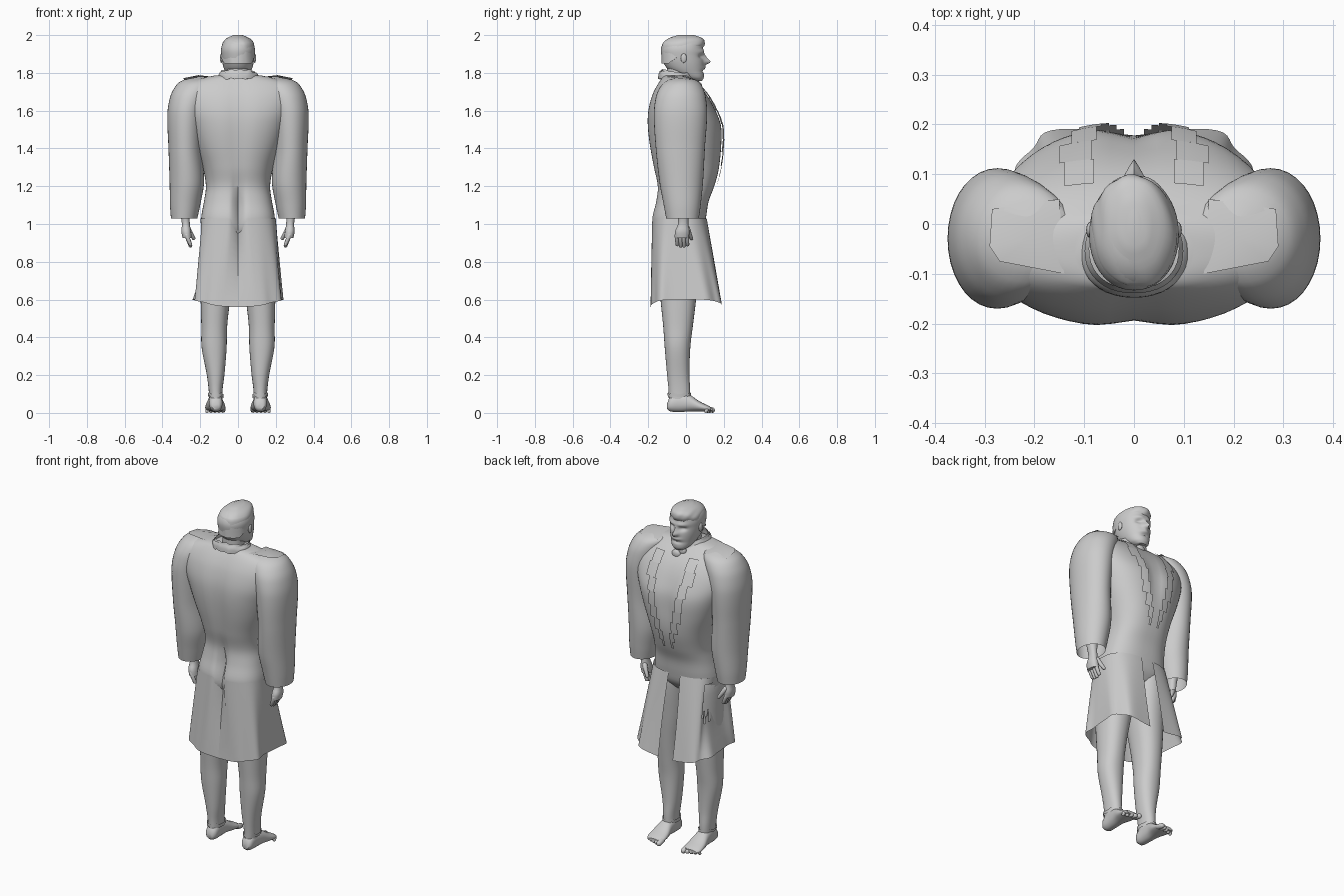
import bpy, bmesh, math, random
from mathutils import Vector

if "Cube" in bpy.data.objects:
    bpy.data.objects.remove(bpy.data.objects["Cube"])
random.seed(4)

grey = bpy.data.materials.new("plain grey")
grey.diffuse_color = (0.6, 0.6, 0.6, 1)
grey.use_nodes = True
grey.node_tree.nodes["Principled BSDF"].inputs["Base Color"].default_value = grey.diffuse_color


def finish(name, bm, angle=50, solid=False):
    if solid:
        bmesh.ops.recalc_face_normals(bm, faces=bm.faces)
    me = bpy.data.meshes.new(name)
    bm.to_mesh(me)
    bm.free()
    me.materials.append(grey)
    ob = bpy.data.objects.new(name, me)
    bpy.context.collection.objects.link(ob)
    bpy.ops.object.select_all(action='DESELECT')
    ob.select_set(True)
    bpy.context.view_layer.objects.active = ob
    bpy.ops.object.shade_smooth_by_angle(angle=math.radians(angle))
    return ob


def sample(table, t):
    """Smooth interpolation of rows (t, a0, a1, b0, b1)."""
    i = max(0, min(len(table) - 2, sum(r[0] <= t for r in table) - 1))
    p = [table[max(0, min(len(table) - 1, j))] for j in range(i - 1, i + 3)]
    h = p[2][0] - p[1][0]
    u = max(0, min(1, (t - p[1][0]) / h))
    out = []
    for k in range(1, 5):
        m1 = (p[2][k] - p[0][k]) / (p[2][0] - p[0][0]) * h
        m2 = (p[3][k] - p[1][k]) / (p[3][0] - p[1][0]) * h
        a, b = p[1][k], p[2][k]
        out.append((2*u**3 - 3*u*u + 1)*a + (u**3 - 2*u*u + u)*m1
                   + (3*u*u - 2*u**3)*b + (u**3 - u*u)*m2)
    return out


def oval(r, ang, n):
    c, s = math.cos(ang), math.sin(ang)
    f = lambda v: math.copysign(abs(v) ** (2 / n), v)
    return ((r[0] + r[1]) / 2 + (r[1] - r[0]) / 2 * f(c),
            (r[2] + r[3]) / 2 + (r[3] - r[2]) / 2 * f(s))


def loft(name, table, side=1, n=2.2, seg=32, rows=24, axis='z', shape=None, caps=True):
    bm = bmesh.new()
    rings = []
    for i in range(rows + 1):
        t = table[0][0] + (table[-1][0] - table[0][0]) * i / rows
        r = sample(table, t)
        ring = []
        for j in range(seg):
            a, b = oval(r, math.tau * j / seg, n)
            p = Vector((a, b, t) if axis == 'z' else (a, t, b))
            if shape:
                p = shape(p, (r[2] + r[3]) / 2)
            p.x *= side
            ring.append(bm.verts.new(p))
        rings.append(ring)
    for A, B in zip(rings, rings[1:]):
        for j in range(seg):
            k = (j + 1) % seg
            bm.faces.new((A[j], A[k], B[k], B[j]))
    if caps:
        bm.faces.new(rings[0][::-1])
        bm.faces.new(rings[-1])
    return finish(name, bm, solid=True)


def tube(name, a, b, ra, rb):
    """Rounded finger or toe from a to b."""
    a, b = Vector(a), Vector(b)
    bm = bmesh.new()
    bmesh.ops.create_uvsphere(bm, u_segments=10, v_segments=8, radius=1)
    q = (b - a).to_track_quat('Z', 'Y')
    for v in bm.verts:
        r = rb if v.co.z > 0 else ra
        v.co = q @ (v.co * r) + (b if v.co.z > 0 else a)
    return finish(name, bm)


def blob(name, loc, size):
    bm = bmesh.new()
    bmesh.ops.create_uvsphere(bm, u_segments=16, v_segments=10, radius=1)
    for v in bm.verts:
        v.co = Vector([l + c * s for l, c, s in zip(loc, v.co, size)])
    return finish(name, bm)


def bump(v, c, w):
    return math.exp(-((v - c) / w) ** 2)


# Torso of the coat, spreading into the shoulders, with spine, chest and seat creases
TORSO = [(.92, -.15, .15, -.13, .05), (.97, -.19, .19, -.17, .09), (1.03, -.195, .195, -.18, .105),
         (1.12, -.18, .18, -.16, .12), (1.2, -.17, .17, -.153, .15), (1.3, -.187, .187, -.175, .178),
         (1.42, -.23, .23, -.197, .192), (1.52, -.265, .265, -.207, .19), (1.6, -.295, .295, -.203, .16),
         (1.68, -.305, .305, -.182, .115), (1.735, -.28, .28, -.155, .068), (1.765, -.22, .22, -.135, .03),
         (1.787, -.12, .12, -.12, .01)]
CHEST_N = 2.5


def torso_shape(p, mid):
    if p.y < mid:
        p.y += .05 * bump(p.x, 0, .02) * bump(p.z, 1.08, .12)
        p.y += .014 * bump(p.x, 0, .05) * bump(p.z, 1.5, .25)
    else:
        p.y -= .022 * bump(p.x, 0, .045) * bump(p.z, 1.5, .15)
    return p


loft("coat_body", TORSO, n=CHEST_N, seg=64, rows=48, shape=torso_shape)


def chest_y(x, z):
    r = sample(TORSO, z)
    return (r[2]+r[3])/2 + (r[3]-r[2])/2 * max(0, 1 - abs(x / r[1])**CHEST_N) ** (1/CHEST_N)


# Head with facial relief
HEAD = [(1.758, -.03, .03, .03, .085), (1.775, -.052, .052, -.02, .094), (1.81, -.07, .07, -.085, .095),
        (1.85, -.082, .082, -.118, .096), (1.89, -.088, .088, -.13, .092), (1.93, -.089, .089, -.132, .09),
        (1.965, -.076, .076, -.115, .085), (1.988, -.052, .052, -.08, .07), (2.0, -.015, .015, -.03, .03)]


def face_shape(p, mid):
    if p.y > mid:
        x, z = abs(p.x), p.z
        p.y += .03 * bump(x, 0, .014) * bump(z, 1.858, .014) + .016 * bump(x, 0, .012) * bump(z, 1.88, .02)
        p.y += -.014 * bump(x, .034, .018) * bump(z, 1.888, .012) + .008 * bump(x, .03, .03) * bump(z, 1.912, .012)
        p.y += .008 * bump(x, 0, .025) * bump(z, 1.828, .008) - .008 * bump(x, 0, .03) * bump(z, 1.808, .008)
    return p


loft("head", HEAD, n=2.1, seg=56, rows=48, shape=face_shape)
loft("neck", [(1.7, -.07, .07, -.11, .03), (1.76, -.06, .06, -.1, .025), (1.84, -.06, .06, -.1, .03)], rows=8)
# Hair as a wavy shell, long at the nape, with a forward quiff
HAIR = [(1.925, -.091, .091, -.134, .083), (1.955, -.083, .083, -.125, .1),
        (1.982, -.063, .063, -.094, .09), (2.0, -.025, .025, -.045, .045)]


def hair_shape(p, mid):
    w = .0025 * math.sin(70 * p.x + 40 * p.y) * math.sin(90 * p.z + 50 * p.x)
    drop = max(0, min(1, (.03 - p.y) / .12)) * max(0, 1.955 - p.z) / .03
    p.z -= .075 * drop
    p.x *= 1 + 12 * w - .06 * drop
    p.y += w - .012 * max(0, p.x) / .09 + .006 * drop
    return p


loft("hair", HAIR, n=2.1, seg=40, rows=14, shape=hair_shape)


# Standing collar, lower at the throat, with a worn edge
def collar_shape(p, mid):
    p.z -= .12 * (p.y + .11) - .004 * math.sin(p.x * 130)
    return p


for name, grow in (("inner_collar", 0), ("outer_collar", .008)):
    loft(name, [(1.765, -.103-grow, .103+grow, -.14-grow, .045+grow), (1.79, -.1-grow, .1+grow, -.137-grow, .035),
                (1.815-grow, -.09-grow, .09+grow, -.13-grow, .03)], rows=6, seg=40, shape=collar_shape, caps=False)
for x, y, z in ((-.012, .055, 1.745), (.014, .07, 1.725)):
    blob("neck_ruffle", (x, y, z), (.028, .016, .026))

SLEEVE = [(1.03, .215, .355, -.105, .068), (1.1, .2, .36, -.118, .078), (1.22, .18, .362, -.14, .09),
          (1.4, .19, .368, -.16, .1), (1.58, .175, .374, -.17, .112), (1.67, .15, .36, -.16, .105),
          (1.72, .13, .337, -.14, .09), (1.755, .12, .305, -.11, .065), (1.775, .14, .25, -.06, .02),
          (1.78, .19, .2, -.025, -.015)]
LEG = [(.07, .083, .152, -.09, .02), (.12, .082, .155, -.092, .022), (.2, .072, .165, -.1, .018),
       (.35, .06, .193, -.113, .023), (.45, .058, .194, -.12, .035), (.57, .045, .197, -.132, .05),
       (.75, .015, .2, -.15, .07), (.95, .002, .195, -.165, .09), (1.04, .01, .17, -.14, .08)]
FOOT = [(-.1, .1, .138, .02, .05), (-.085, .085, .15, .008, .085), (-.03, .082, .155, .005, .105),
        (.02, .078, .162, .008, .095), (.07, .068, .172, .008, .062), (.115, .068, .172, .008, .04),
        (.132, .08, .16, .012, .03)]
PALM = [(.925, .245, .293, -.058, .015), (.96, .248, .3, -.058, .018), (1.0, .255, .297, -.042, .012),
        (1.08, .255, .31, -.048, .015)]

for s, tag in ((-1, "left"), (1, "right")):
    loft(tag + "_sleeve", SLEEVE, s, n=2.03, seg=36, rows=50, caps=False)
    loft(tag + "_leg", LEG, s, seg=32, rows=36)
    loft(tag + "_trouser_cuff", [(.085, .077, .158, -.096, .027), (.105, .076, .16, -.097, .027)],
         s, rows=1, shape=lambda p, m: p + Vector((0, 0, .006 * math.sin(p.x * 300))), caps=False)
    loft(tag + "_foot", FOOT, s, seg=24, rows=20, axis='y')
    loft(tag + "_palm", PALM, s, seg=20, rows=12)
    for k in range(5):
        x = s * (.08 + .021 * k)
        r = .015 - .0014 * k
        tube(tag + "_toe", (x, .11, r + .006), (x, .138 - .008 * k, r), r, r)
    for k in range(4):
        y = -.049 + .018 * k
        tube(tag + "_finger", (s * .272, y, .94), (s * .252, y + .003, .892 - .007 * (k in (1, 2))), .012, .01)
    tube(tag + "_thumb", (s * .265, .008, .975), (s * .235, .028, .925), .014, .01)
    blob(tag + "_ear", (s * .088, -.012, 1.878), (.008, .016, .025))

    # Shoulder flap
    bm = bmesh.new()
    pts = [(.14, -.1, 1.78), (.27, -.075, 1.776), (.29, -.045, 1.772), (.285, .03, 1.762), (.15, .05, 1.765)]
    rim = [bm.verts.new((s * x, y, z)) for x, y, z in pts]
    mid = bm.verts.new((s * .21, -.03, 1.788))
    for j in range(5):
        bm.faces.new((rim[j], rim[(j + 1) % 5], mid))
    finish(tag + "_shoulder_flap", bm, solid=True)

    # Stepped lapel lying just off the chest
    bm = bmesh.new()
    steps = [(1.73, 1.67, .08, .14), (1.67, 1.6, .085, .15), (1.6, 1.53, .075, .125), (1.53, 1.45, .065, .11),
             (1.45, 1.38, .05, .1), (1.38, 1.31, .035, .075), (1.31, 1.25, .02, .05), (1.25, 1.21, .02, .035)]
    for z0, z1, a, b in steps:
        for i in range(3):
            for j in range(2):
                xs = [a + (b - a) * (i + d) / 3 for d in (0, 1)]
                zs = [z0 + (z1 - z0) * (j + d) / 2 for d in (0, 1)]
                q = [(xs[0], zs[0]), (xs[1], zs[0]), (xs[1], zs[1]), (xs[0], zs[1])]
                bm.faces.new([bm.verts.new((s * x, chest_y(x, z) + .011, z)) for x, z in q][::s])
    bmesh.ops.remove_doubles(bm, verts=bm.verts, dist=.0005)
    finish(tag + "_lapel", bm)

    # Half of the coat skirt, from back vent round to the open front, boxier at the hem
    bm = bmesh.new()
    NA, NZ = 36, 12
    grid = []
    for i in range(NA + 1):
        u = i / NA
        row = []
        for k in range(NZ + 1):
            d = k / NZ
            r = (-.2 - .035*d, .2 + .035*d, -.18 - .006*d, .11 + .085*d)
            ang = -math.pi/2 + u * (math.pi - .11 + .075 * d)
            x, y = oval(r, ang, 2.6 + 1.6 * d)
            hem = .56 + .04 * math.sin(math.pi * u)
            fold = 1 + .04 * d * math.sin(u * 24)
            if s < 0 and .4 < u < .75:      # ragged side
                fold -= .16 * math.sin(math.pi * d) * math.sin((u - .4) / .35 * math.pi)
            y += .05 * bump(x, 0, .02) * (1 - d) * (y < 0)
            row.append(bm.verts.new((s * x * fold, y * (1 + (fold - 1) * .4), 1.03 + (hem - 1.03) * d)))
        grid.append(row)
    for i in range(NA):
        for k in range(NZ):
            torn = s < 0 and 20 <= i <= 25 and 1 <= k <= 4 + (i * 7) % 3
            if not torn:
                q = (grid[i][k], grid[i][k+1], grid[i+1][k+1], grid[i+1][k])
                bm.faces.new(q[::s])
    finish(tag + "_coat_skirt", bm)
